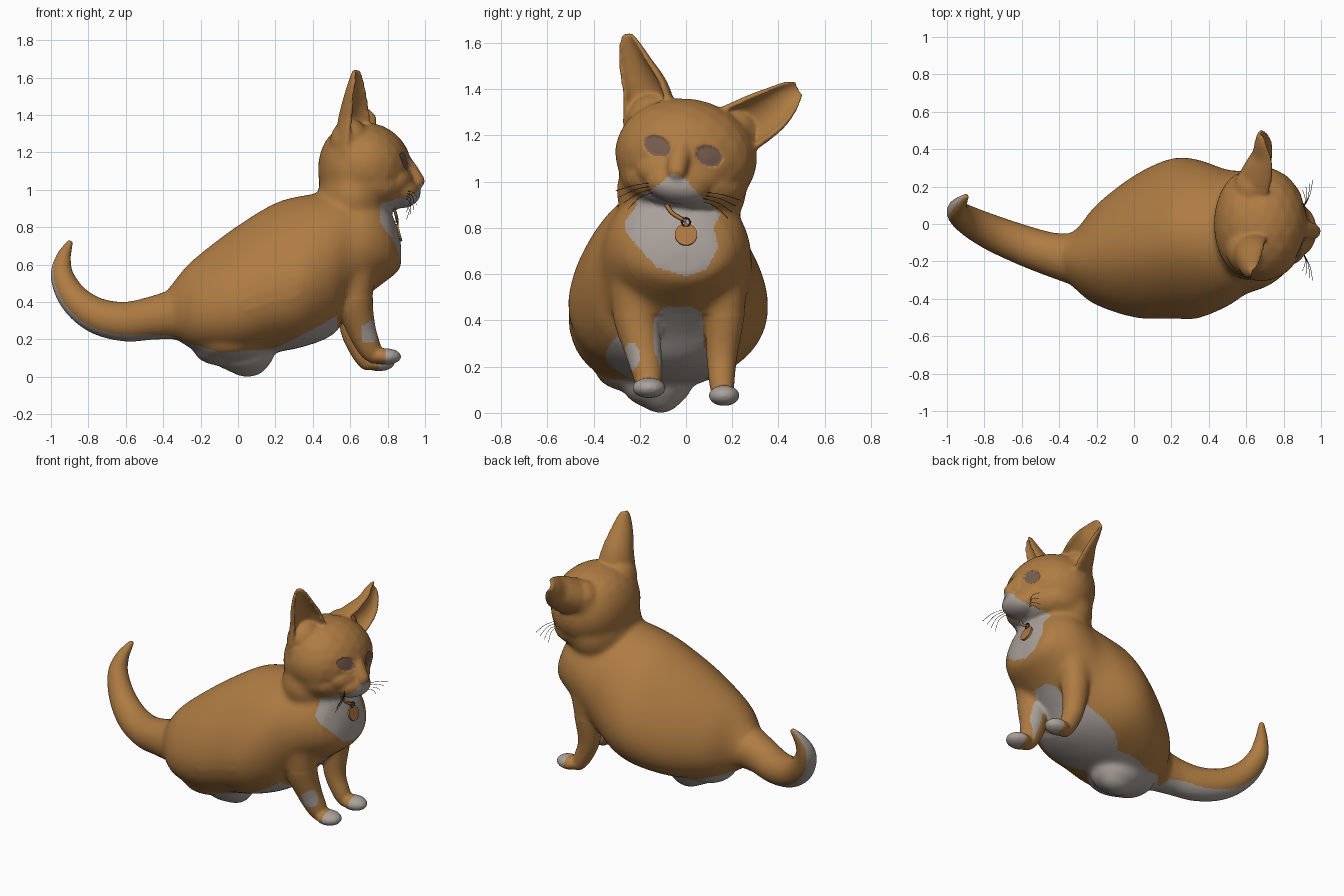
import bpy, bmesh, math
from mathutils import Vector, Matrix

if "Cube" in bpy.data.objects:
    bpy.data.objects.remove(bpy.data.objects["Cube"])


def material(name, rgb):
    m = bpy.data.materials.new(name)
    m.diffuse_color = (*rgb, 1)
    m.use_nodes = True
    m.node_tree.nodes["Principled BSDF"].inputs["Base Color"].default_value = m.diffuse_color
    return m


orange = material("orange_fur", (0.425, 0.20, 0.055))
pale = material("pale_grey_fur", (0.40, 0.355, 0.325))
eye_brown = material("eye_brown", (0.19, 0.11, 0.08))
dark = material("dark_whisker", (0.025, 0.022, 0.02))
tag_mat = material("tag_copper", (0.43, 0.19, 0.055))


def spline(st, n):
    """Catmull-Rom interpolation of equal-length tuples."""
    out = []
    for i in range(len(st) - 1):
        q = [Vector(st[max(i - 1, 0)]), Vector(st[i]), Vector(st[i + 1]),
             Vector(st[min(i + 2, len(st) - 1)])]
        for k in range(n):
            t = k / n
            out.append(0.5 * (2 * q[1] + (q[2] - q[0]) * t
                              + (2 * q[0] - 5 * q[1] + 4 * q[2] - q[3]) * t * t
                              + (3 * q[1] - q[0] - 3 * q[2] + q[3]) * t ** 3))
    out.append(Vector(st[-1]))
    return out


bm = bmesh.new()


def loft(rings):
    loops = [[bm.verts.new(p) for p in r] for r in rings]
    n = len(loops[0])
    for a, b in zip(loops, loops[1:]):
        for i in range(n):
            j = (i + 1) % n
            bm.faces.new((a[i], a[j], b[j], b[i]))
    bm.faces.new(loops[0][::-1])
    bm.faces.new(loops[-1])


def blob(c, r, tilt=0.0):
    m = (Matrix.Translation(c) @ Matrix.Rotation(math.radians(tilt), 4, 'X')
         @ Matrix.Diagonal((*r, 1)))
    bmesh.ops.create_icosphere(bm, subdivisions=3, radius=1, matrix=m)


def limb(st, n=8):
    for p in spline(st, n):
        blob(p[:3], (p[3],) * 3)


def ear(st, facing):
    """Cupped ear: crescent sections (x, y, z, half width, depth), open towards facing."""
    pts = spline(st, 5)
    rings = []
    for i, p in enumerate(pts):
        d = Vector((pts[min(i + 1, len(pts) - 1)] - pts[max(i - 1, 0)])[:3]).normalized()
        u = d.cross(Vector(facing)).normalized()
        v = u.cross(d)
        c, w, dep = Vector(p[:3]), p[3], p[4]
        arc = [math.pi * k / 12 for k in range(13)]
        outer = [c + u * w * math.cos(a) - v * dep * math.sin(a) for a in arc]
        inner = [c + u * w * 0.8 * math.cos(a) + v * (0.012 - dep * 0.55 * math.sin(a))
                 for a in reversed(arc)]
        rings.append(outer + inner)
    loft(rings)


# Torso: pear-shaped sections (x, z low, z high, y low, y high, pear)
torso = [(-.40, .25, .43, -.26, -.09, .1), (-.30, .18, .565, -.36, -.02, .15),
         (-.20, .13, .66, -.43, .10, .2), (0, .10, .81, -.49, .25, .24),
         (.2, .13, .93, -.495, .34, .24), (.35, .16, .97, -.495, .335, .2),
         (.5, .22, .99, -.44, .29, .06), (.6, .34, 1.0, -.375, .285, .03),
         (.7, .44, .99, -.34, .27, .05), (.79, .51, .93, -.28, .22, .1),
         (.85, .56, .80, -.19, .15, .1), (.872, .60, .70, -.10, .06, .1)]
rings = []
for x, z0, z1, y0, y1, pear in spline(torso, 4):
    ring = []
    for k in range(40):
        a = 2 * math.pi * k / 40
        ring.append((x, (y0 + y1) / 2 + (y1 - y0) / 2 * math.cos(a) * (1 - pear * math.sin(a)),
                     (z0 + z1) / 2 + (z1 - z0) / 2 * math.sin(a)))
    rings.append(ring)
loft(rings)

# Tucked hind feet, tapering to a low point
blob((-.04, -.16, .17), (.21, .23, .09))
blob((-.1, -.15, .15), (.14, .17, .09))
blob((.03, -.125, .115), (.165, .15, .098))
blob((.05, -.11, .065), (.11, .09, .068))

# Neck, head, muzzle, nose
blob((.62, -.02, .96), (.195, .285, .22))
blob((.61, 0, 1.11), (.185, .29, .24))
blob((.68, 0, 1.11), (.25, .312, .25), -8)
blob((.71, -.01, 1.0), (.21, .28, .14), -8)
blob((.84, -.03, 1.03), (.105, .19, .10), -10)
blob((.87, -.035, .985), (.108, .145, .082), -10)
limb([(.885, -.015, 1.15, .045), (.915, -.03, 1.1, .05), (.957, -.04, 1.047, .043)])

# Ears, with the roots swelling out of the skull
blob((.60, -.14, 1.25), (.11, .12, .13))
blob((.63, .19, 1.22), (.10, .12, .11))
ear([(.645, -.16, 1.20, .14, .13), (.648, -.177, 1.37, .115, .115), (.645, -.222, 1.5, .082, .08),
     (.642, -.25, 1.6, .048, .045), (.64, -.255, 1.645, .02, .03)], (.85, -.5, 0))
ear([(.69, .17, 1.2, .12, .14), (.72, .24, 1.235, .118, .16), (.735, .365, 1.31, .100, .115),
     (.705, .452, 1.38, .064, .065), (.68, .492, 1.405, .033, .03)], (1, 0, 0))

# Front legs and paws
limb([(.62, -.21, .64, .13), (.62, -.215, .43, .103), (.655, -.185, .27, .08),
      (.70, -.165, .16, .064), (.73, -.16, .115, .048)])
blob((.79, -.16, .108), (.085, .074, .045))
limb([(.62, .155, .64, .12), (.61, .165, .43, .09), (.615, .155, .25, .068),
      (.66, .155, .13, .056), (.69, .16, .08, .047)])
blob((.755, .165, .075), (.085, .068, .046))

# Tail
limb([(-.3, -.19, .34, .14), (-.45, -.16, .315, .117), (-.6, -.11, .295, .107),
      (-.75, -.05, .325, .097), (-.87, .01, .41, .082), (-.938, .06, .53, .064),
      (-.935, .1, .63, .043), (-.9, .145, .715, .02)])

bmesh.ops.recalc_face_normals(bm, faces=bm.faces)
me = bpy.data.meshes.new("cat_body")
bm.to_mesh(me)
bm.free()
body = bpy.data.objects.new("cat_body", me)
bpy.context.collection.objects.link(body)


def bake():
    dg = bpy.context.evaluated_depsgraph_get()
    mesh = bpy.data.meshes.new_from_object(body.evaluated_get(dg))
    body.modifiers.clear()
    body.data = mesh


# Fuse the parts into one skin, then melt the torso and neck joints
rm = body.modifiers.new("fuse", 'REMESH')
rm.mode = 'VOXEL'
rm.voxel_size = 0.009
sm = body.modifiers.new("soften", 'SMOOTH')
sm.iterations = 14
bake()
melt = body.vertex_groups.new(name="melt")
melt.add([v.index for v in body.data.vertices
          if -.36 < v.co.x < .8 and v.co.z < 1.25 and abs(v.co.y) < .5
          and not (v.co.x > .5 and v.co.z < .42) and not (v.co.y > .3 and v.co.z > 1.1)], 1, 'REPLACE')
sm = body.modifiers.new("melt", 'SMOOTH')
sm.iterations = 60
sm.vertex_group = "melt"
bake()
skin = body.data
skin.materials.clear()
for m in (orange, pale, eye_brown):
    skin.materials.append(m)


# Fur markings
def inside(poly, y, z):
    hit = False
    for (y0, z0), (y1, z1) in zip(poly, poly[1:] + poly[:1]):
        if (z0 > z) != (z1 > z) and y < y0 + (z - z0) / (z1 - z0) * (y1 - y0):
            hit = not hit
    return hit


bib = [(-.27, .88), (-.26, .78), (-.13, .63), (0, .59), (.09, .62), (.14, .72), (.12, .80),
       (.15, .86), (.04, .96), (0, 1.01), (-.06, 1.035), (-.1, 1.0), (-.16, .96)]
belly = [(-.14, .1), (-.14, .4), (-.1, .455), (0, .475), (.07, .43), (.09, .1)]
hem = [(-.36, .21), (-.1, .13), (.2, .15), (.45, .28), (.53, .33)]


def hem_height(x):
    for (x0, z0), (x1, z1) in zip(hem, hem[1:]):
        if x0 <= x < x1:
            return z0 + (x - x0) / (x1 - x0) * (z1 - z0)
    return -1


def in_eye(c):
    if c.x < .8:
        return False
    return any(((c.y - y) / .056) ** 2 + ((c.z - z + .2 * (c.y - y)) / .045) ** 2 < 1
               for y, z in ((-.125, 1.155), (.1, 1.11)))


def fur(c, n):
    if in_eye(c):
        return 2
    if c.x > .76 and c.z > .55 and n.x > -.3 and inside(bib, c.y, c.z):
        return 1
    if .2 < c.x < .72 and n.x > 0 and abs(c.y + .025) < .13 and inside(belly, c.y, c.z):
        return 1
    if c.x < -.34:
        away = Vector((c.x + .65, 0, c.z - .68)).normalized()
        return int(n.dot(away) > .66)
    if c.z < hem_height(c.x):
        return 1
    # inner elbow patch of the near leg
    if c.x > .66 and ((c.y + .235) / .035) ** 2 + ((c.z - .245) / .06) ** 2 < 1:
        return 1
    return int(c.z < .17 and c.x > (.785 if c.y < 0 else .75))


for p in skin.polygons:
    p.material_index = fur(p.center, p.normal)
    p.use_smooth = True
for v in skin.vertices:
    if in_eye(v.co):
        v.co.x -= .01


def wire(name, paths, radius, mat, cyclic=False):
    cu = bpy.data.curves.new(name, 'CURVE')
    cu.dimensions = '3D'
    cu.bevel_depth = radius
    cu.bevel_resolution = 1
    for pts in paths:
        s = cu.splines.new('POLY')
        s.points.add(len(pts) - 1)
        for q, p in zip(s.points, pts):
            q.co = (*p, 1)
        s.use_cyclic_u = cyclic
    cu.materials.append(mat)
    ob = bpy.data.objects.new(name, cu)
    bpy.context.collection.objects.link(ob)


# Whiskers fan out from both sides of the muzzle
fans = []
for side in (-1, 1):
    for i in range(4):
        y, z = -.035 + side * .11, .975 - .014 * i - side * .02
        reach, drop = .16 - .018 * i, .035 + .012 * i
        fans.append([tuple(p) for p in spline(
            [(.90, y, z), (.94 - .008 * i, y + side * reach * .5, z - drop * .3),
             (.955 - .018 * i, y + side * reach, z - drop)], 5)])
wire("whiskers", fans, .0013, dark)

# Collar loop, ring and round tag
wire("collar_loop", [[tuple(p) for p in spline(
    [(.835, -.085, .90), (.845, -.06, .865), (.85, -.02, .84), (.85, 0, .83)], 5)]], .009, tag_mat)
wire("tag_ring", [[(.855, .018 * math.cos(a * math.pi / 8), .825 + .018 * math.sin(a * math.pi / 8))
                   for a in range(16)]], .004, dark, True)
bpy.ops.mesh.primitive_cylinder_add(vertices=32, radius=.048, depth=.018, location=(.858, 0, .77),
                                    rotation=(0, math.radians(75), 0))
tag = bpy.context.object
tag.name = "collar_tag"
tag.data.materials.append(tag_mat)
bpy.ops.object.shade_smooth_by_angle()
